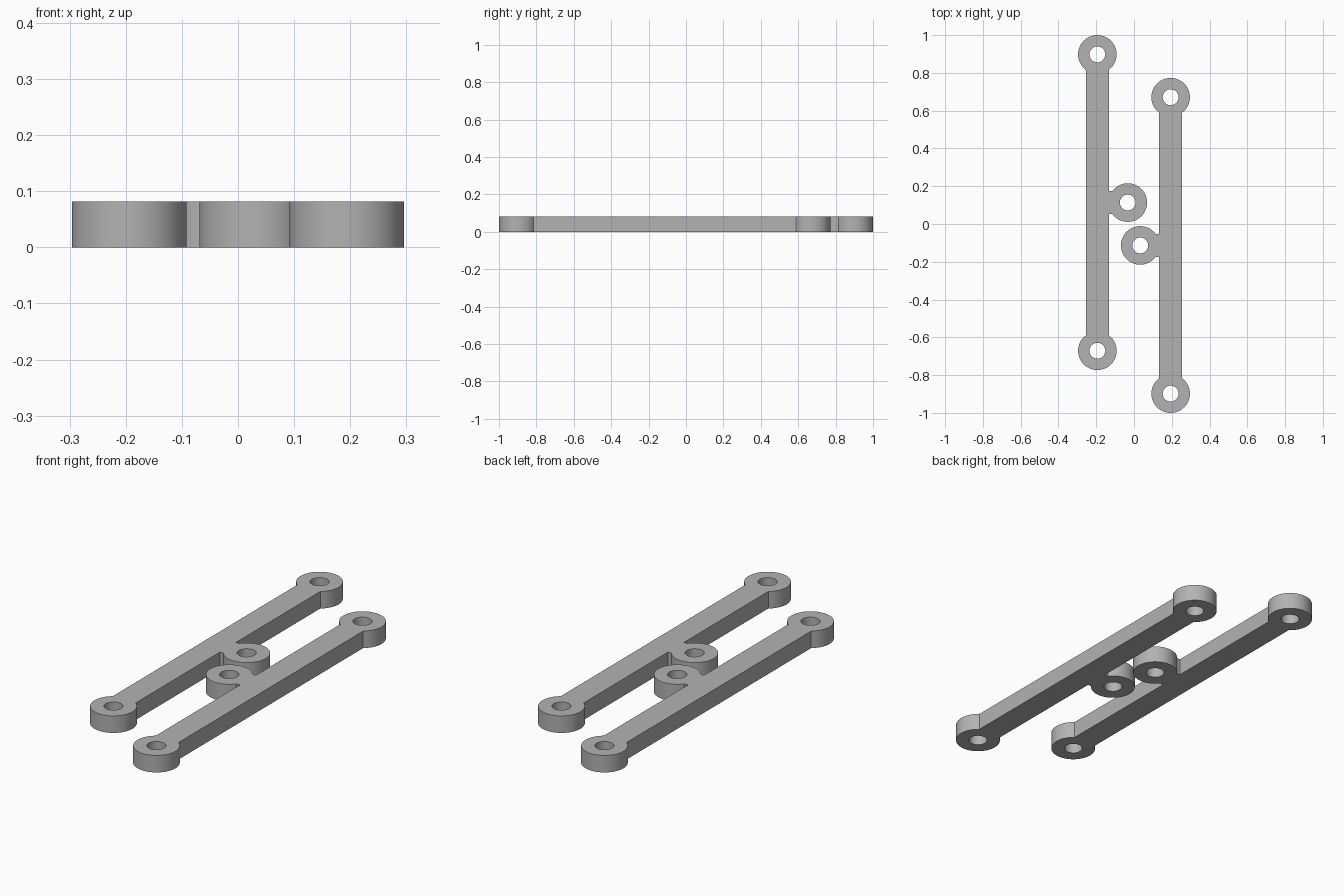
import bpy, bmesh
from math import asin, cos, sin, pi

if "Cube" in bpy.data.objects:
    bpy.data.objects.remove(bpy.data.objects["Cube"])

HEIGHT, RING, HOLE = 0.082, 0.102, 0.042
HALF_WIDTH = 0.061    # half width of bar and tab
REACH = 0.7845        # bar centre to end ring centre
TAB = 0.161           # bar centre to side ring centre
OFFSET = (0.194, 0.1135)

grey = bpy.data.materials.new("plain grey")
grey.use_nodes = True
colour = (0.45, 0.45, 0.45, 1)
grey.diffuse_color = colour
grey.node_tree.nodes["Principled BSDF"].inputs["Base Color"].default_value = colour


def arc(centre, radius, start, end, steps=64):
    return [(centre[0] + radius * cos(start + (end - start) * i / steps),
             centre[1] + radius * sin(start + (end - start) * i / steps))
            for i in range(steps + 1)]


def add_loop(curve, points):
    spline = curve.splines.new("POLY")
    spline.points.add(len(points) - 1)
    for p, (x, y) in zip(spline.points, points):
        p.co = (x, y, 0, 1)
    spline.use_cyclic_u = True


def link(name, side):
    # flat outline: two end rings, straight bar and a side ring on a short neck
    curve = bpy.data.curves.new(name, "CURVE")
    curve.dimensions = "2D"
    curve.fill_mode = "BOTH"
    curve.extrude = HEIGHT / 2
    gap = asin(HALF_WIDTH / RING)
    ends = [(0, REACH), (0, -REACH), (TAB, 0)]
    outline = arc(ends[0], RING, gap - pi / 2, 1.5 * pi - gap)
    outline += arc(ends[1], RING, gap + pi / 2, 2.5 * pi - gap)
    outline += [(HALF_WIDTH, -HALF_WIDTH)]
    outline += arc(ends[2], RING, gap - pi, pi - gap)
    outline += [(HALF_WIDTH, HALF_WIDTH)]
    add_loop(curve, outline)
    for centre in ends:
        add_loop(curve, arc(centre, HOLE, 0, 2 * pi, 48)[:-1])

    # turn into a welded solid
    obj = bpy.data.objects.new(name, curve)
    bpy.context.collection.objects.link(obj)
    bpy.ops.object.select_all(action="DESELECT")
    obj.select_set(True)
    bpy.context.view_layer.objects.active = obj
    bpy.ops.object.convert(target="MESH")
    obj = bpy.context.object
    bm = bmesh.new()
    bm.from_mesh(obj.data)
    bmesh.ops.remove_doubles(bm, verts=bm.verts, dist=0.0001)
    bmesh.ops.recalc_face_normals(bm, faces=bm.faces)
    bm.to_mesh(obj.data)
    bm.free()
    obj.data.materials.clear()
    obj.data.materials.append(grey)
    bpy.ops.object.shade_smooth_by_angle()
    obj.location = (side * OFFSET[0], -side * OFFSET[1], HEIGHT / 2)
    obj.rotation_euler.z = pi if side > 0 else 0


link("right_link", -1)
link("left_link", 1)
